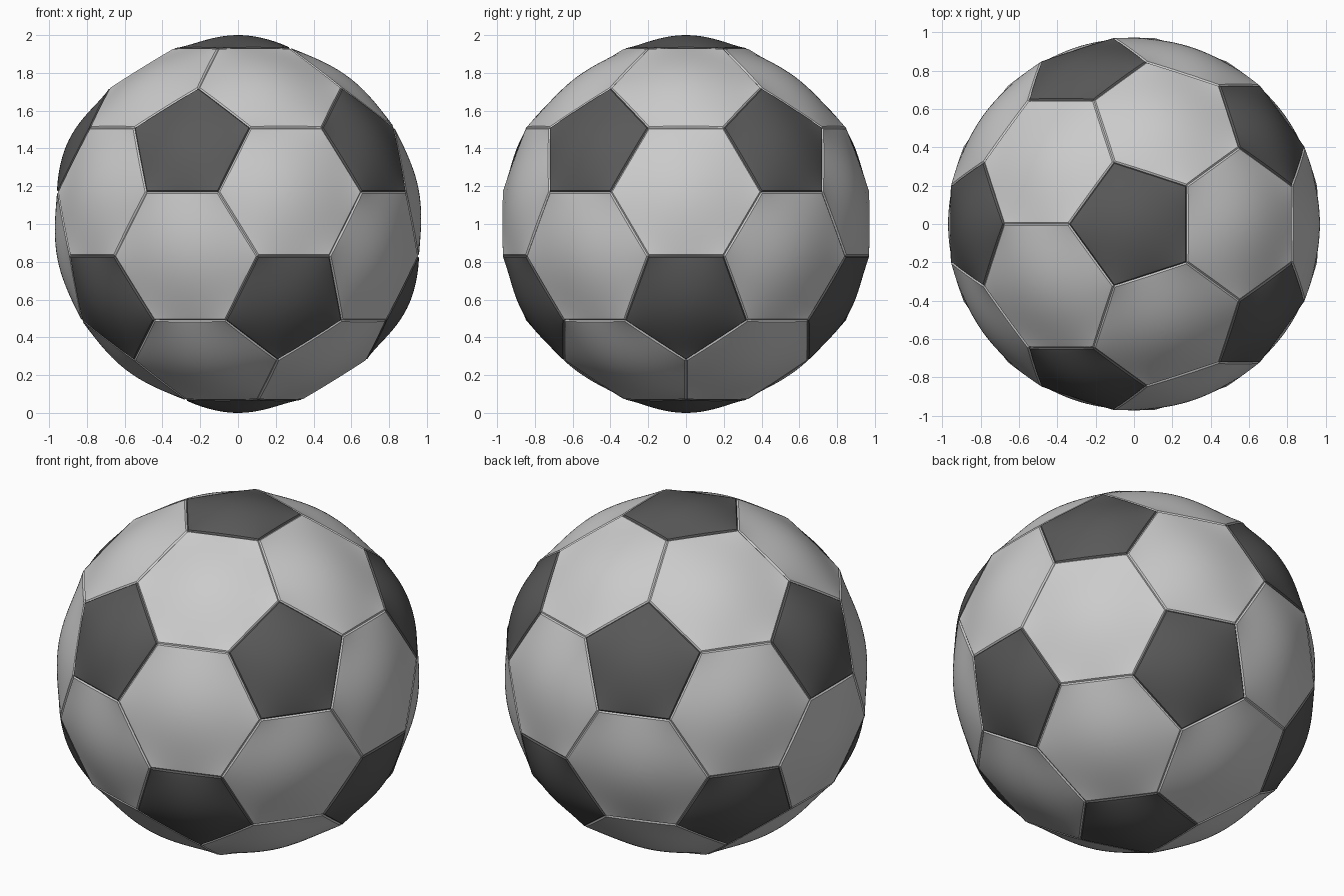
import bpy, bmesh, math
from itertools import combinations
from mathutils import Vector

if "Cube" in bpy.data.objects:
    bpy.data.objects.remove(bpy.data.objects["Cube"])

R = 0.992          # radius of the seam corners
M = 10             # segments along each panel edge
RINGS = [0.1 * i for i in range(1, 10)] + [0.945, 0.976]
GROOVE = 0.010     # seam depth below the flat panel

# Icosahedron directions: two poles and two rings of five
lat = math.atan(0.5)
def direction(angle, s):
    a = math.radians(angle)
    return Vector((math.cos(lat) * math.cos(a), math.cos(lat) * math.sin(a), s * math.sin(lat)))

ico = [Vector((0, 0, 1)), Vector((0, 0, -1))]
ico += [direction(180 + 72 * k, 1) for k in range(5)]
ico += [direction(72 * k, -1) for k in range(5)]

def near(i, j):
    return i != j and (ico[i] - ico[j]).length < 1.2

def cut(i, j):
    return ((2 * ico[i] + ico[j]) / 3).normalized() * R

def add_panel(bm, corners, bulge):
    """One puffed panel with straight edges and a sunken seam rim."""
    c = sum(corners, Vector()) / len(corners)
    n = c.normalized()
    u = (corners[0] - c).normalized()
    v = n.cross(u)
    corners = sorted(corners, key=lambda p: math.atan2((p - c).dot(v), (p - c).dot(u)))
    k = len(corners)
    mids = [(corners[i] + corners[(i + 1) % k]) / 2 - c for i in range(k)]
    outline = [corners[i].lerp(corners[(i + 1) % k], j / M) - c
               for i in range(k) for j in range(M)]

    def height(p):
        f = 1.0
        for m in mids:
            f *= max(0.0, 1 - p.dot(m) / m.length_squared)
        return bulge * f ** 0.85

    centre = bm.verts.new(c + n * bulge)
    rings = [[bm.verts.new(c + p * t + n * height(p * t)) for p in outline] for t in RINGS]
    rings.append([bm.verts.new(c + p - n * GROOVE) for p in outline])
    count = len(outline)
    for i in range(count):
        j = (i + 1) % count
        bm.faces.new((centre, rings[0][i], rings[0][j]))
        for a, b in zip(rings, rings[1:]):
            bm.faces.new((a[i], b[i], b[j], a[j]))

def make_object(name, panels, bulge):
    bm = bmesh.new()
    for corners in panels:
        add_panel(bm, corners, bulge)
    me = bpy.data.meshes.new(name)
    bm.to_mesh(me)
    bm.free()
    ob = bpy.data.objects.new(name, me)
    bpy.context.collection.objects.link(ob)
    ob.location.z = 1
    bpy.ops.object.select_all(action='DESELECT')
    ob.select_set(True)
    bpy.context.view_layer.objects.active = ob
    bpy.ops.object.shade_smooth_by_angle(angle=math.radians(30))
    return ob

# Twelve dark pentagons, one per icosahedron corner
pentagons = [[cut(i, j) for j in range(12) if near(i, j)] for i in range(12)]
dark = make_object("pentagon_panels", pentagons, 1 - 0.9393 * R)
mat = bpy.data.materials.new("dark_grey")
mat.diffuse_color = (0.1, 0.1, 0.1, 1)
mat.use_nodes = True
mat.node_tree.nodes["Principled BSDF"].inputs["Base Color"].default_value = mat.diffuse_color
dark.data.materials.append(mat)

# Twenty light hexagons, one per icosahedron face
hexagons = [[cut(i, j) for i in f for j in f if i != j]
            for f in combinations(range(12), 3)
            if all(near(a, b) for a, b in combinations(f, 2))]
make_object("hexagon_panels", hexagons, 0.066)
